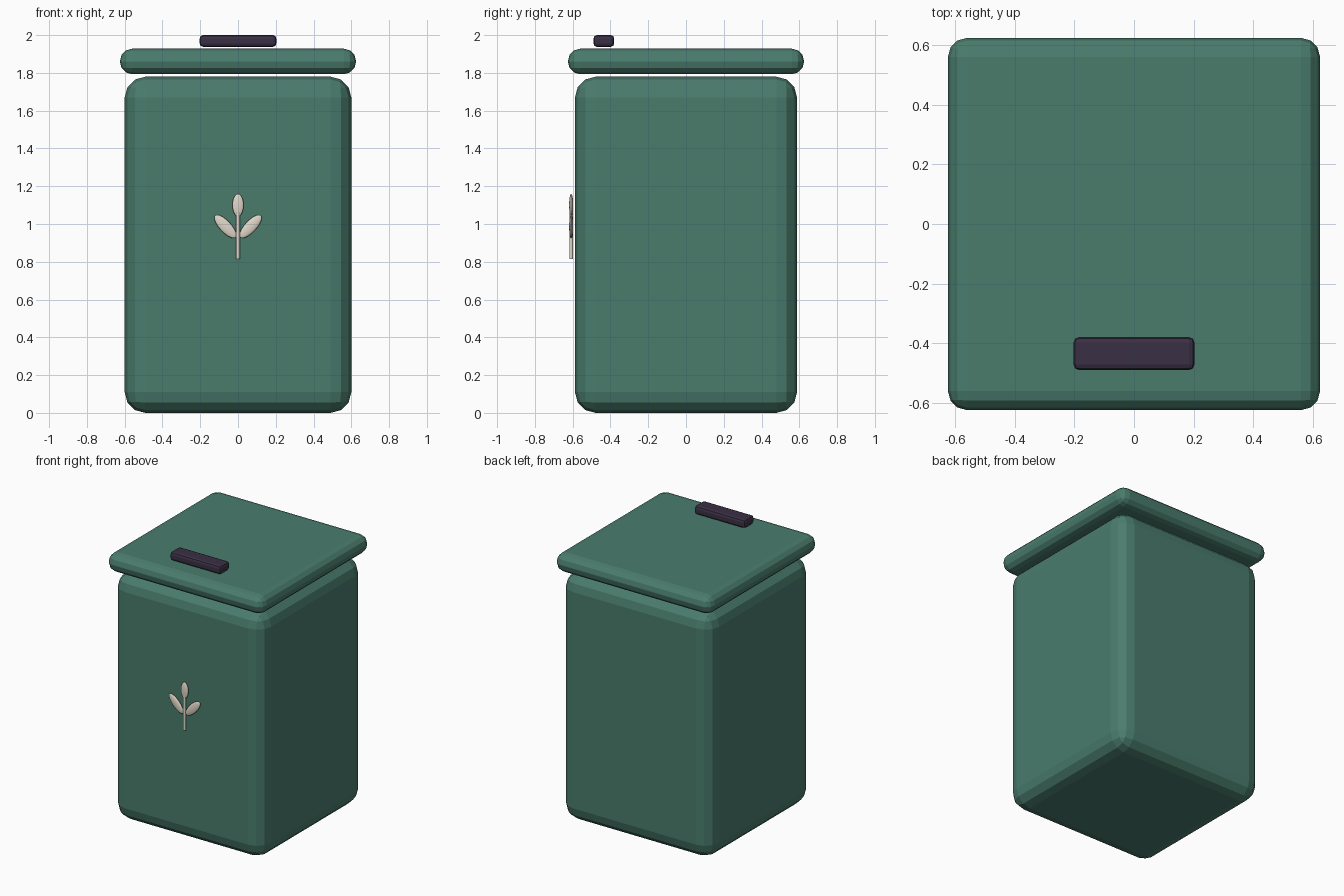
import bpy
import math

if "Cube" in bpy.data.objects:
    bpy.data.objects.remove(bpy.data.objects["Cube"])


def material(name, rgb):
    m = bpy.data.materials.new(name)
    m.diffuse_color = (*rgb, 1.0)
    m.use_nodes = True
    m.node_tree.nodes["Principled BSDF"].inputs["Base Color"].default_value = m.diffuse_color
    return m


green = material("sage green", (0.068, 0.202, 0.152))
plum = material("dark plum", (0.042, 0.029, 0.058))
cream = material("warm cream", (0.75, 0.68, 0.58))


def finish(name, mat):
    obj = bpy.context.object
    obj.name = name
    obj.data.materials.append(mat)
    return obj


def rounded_box(name, low, high, radius, segments, mat):
    """Box between two corners with evenly rounded edges."""
    bpy.ops.mesh.primitive_cube_add(
        size=1, location=[(a + b) / 2 for a, b in zip(low, high)])
    obj = finish(name, mat)
    obj.scale = [b - a for a, b in zip(low, high)]
    bpy.ops.object.transform_apply(location=False, rotation=False, scale=True)
    bevel = obj.modifiers.new("rounding", 'BEVEL')
    bevel.width = radius
    bevel.segments = segments
    return obj


# Main container, lid and grip
rounded_box("bin_body", (-0.6, -0.588, 0.0), (0.6, 0.588, 1.78), 0.11, 3, green)
rounded_box("lid", (-0.625, -0.625, 1.793), (0.625, 0.625, 1.928), 0.065, 3, green)
rounded_box("lid_handle", (-0.203, -0.49, 1.938), (0.203, -0.38, 2.0), 0.018, 2, plum)

# Sprig emblem: a stem with three leaves, just in front of the body
EMBLEM_Y = -0.608


def leaf(name, x, z, half_length, half_width, tilt):
    bpy.ops.mesh.primitive_uv_sphere_add(
        segments=16, ring_count=10, radius=1, location=(x, EMBLEM_Y, z),
        rotation=(0, math.radians(tilt), 0))
    obj = finish(name, cream)
    obj.scale = (half_width, 0.011, half_length)
    bpy.ops.object.shade_smooth()


bpy.ops.mesh.primitive_cylinder_add(
    vertices=12, radius=0.01, depth=0.27, location=(0, EMBLEM_Y, 0.95))
finish("emblem_stem", cream)
bpy.ops.object.shade_smooth_by_angle()

leaf("emblem_leaf_top", 0, 1.1, 0.06, 0.03, 0)
for side, label in ((-1, "left"), (1, "right")):
    leaf(f"emblem_leaf_{label}", side * 0.067, 0.987, 0.08, 0.031, side * 43)
